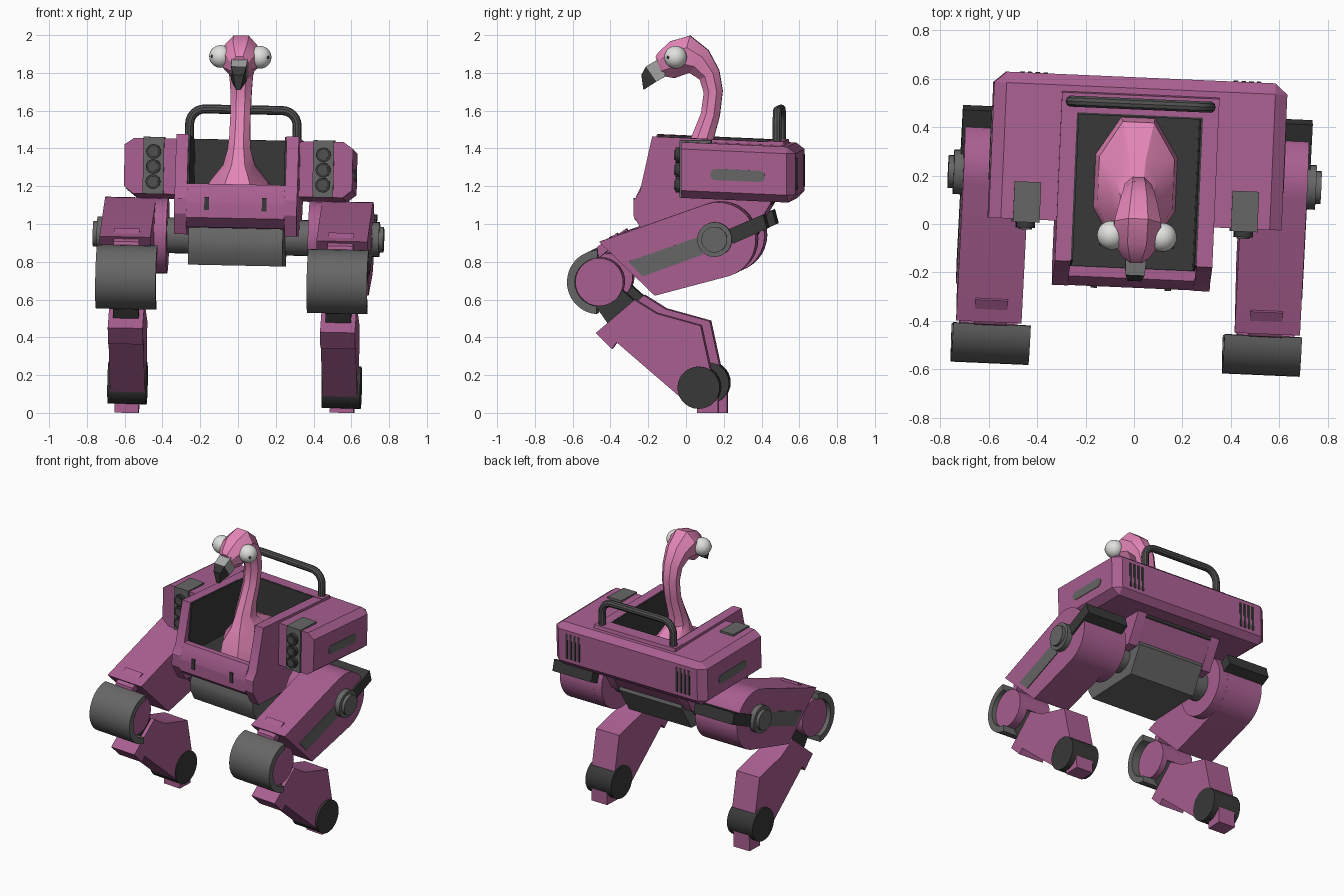
import bpy, bmesh
from math import sin, cos, radians, pi
from mathutils import Matrix, Vector

if "Cube" in bpy.data.objects:
    bpy.data.objects.remove(bpy.data.objects["Cube"])


def material(name, rgb):
    m = bpy.data.materials.new(name)
    m.diffuse_color = (*rgb, 1)
    m.use_nodes = True
    m.node_tree.nodes["Principled BSDF"].inputs["Base Color"].default_value = m.diffuse_color
    return m


PURPLE = material("armor purple", (0.40, 0.115, 0.285))
PINK = material("feather pink", (0.78, 0.24, 0.48))
DARK = material("charcoal", (0.04, 0.04, 0.04))
GRAY = material("steel gray", (0.135, 0.135, 0.135))
TUBE = material("bar gray", (0.08, 0.08, 0.08))
LIGHT = material("beak gray", (0.38, 0.38, 0.38))
WHITE = material("eye white", (0.75, 0.75, 0.73))

# Whole machine leans a little about this pivot
LEAN = (Matrix.Translation((0, 0, 1.2)) @ Matrix.Rotation(radians(-2.5), 4, 'Z')
        @ Matrix.Rotation(radians(1.2), 4, 'Y') @ Matrix.Translation((0, 0, -1.2)))


def finish(name, bm, mat, mirror=False):
    bmesh.ops.recalc_face_normals(bm, faces=bm.faces)
    me = bpy.data.meshes.new(name)
    bm.to_mesh(me)
    bm.free()
    me.materials.append(mat)
    ob = bpy.data.objects.new(name, me)
    bpy.context.collection.objects.link(ob)
    if mirror:
        ob.modifiers.new("mirror", 'MIRROR').use_mirror_merge = False
    return ob


def prism(name, yz, x0, x1, mat, mirror=False):
    """Side profile in y,z extruded along x."""
    bm = bmesh.new()
    a = [bm.verts.new((x0, y, z)) for y, z in yz]
    b = [bm.verts.new((x1, y, z)) for y, z in yz]
    bm.faces.new(a)
    bm.faces.new(b[::-1])
    for i in range(len(a)):
        j = (i + 1) % len(a)
        bm.faces.new((a[i], b[i], b[j], a[j]))
    return finish(name, bm, mat, mirror)


def arc(cy, cz, r, a0, a1, n):
    return [(cy + r * cos(radians(a0 + (a1 - a0) * i / n)),
             cz + r * sin(radians(a0 + (a1 - a0) * i / n))) for i in range(n + 1)]


def disc(name, cy, cz, r, x0, x1, mat, mirror=True, n=28):
    return prism(name, arc(cy, cz, r, 0, 360 - 360 / n, n - 1), x0, x1, mat, mirror)


def box(name, lo, hi, mat, mirror=False):
    return prism(name, [(lo[1], lo[2]), (hi[1], lo[2]), (hi[1], hi[2]), (lo[1], hi[2])],
                 lo[0], hi[0], mat, mirror)


def hull(name, pts, mat, mirror=False):
    bm = bmesh.new()
    for p in pts:
        bm.verts.new(p)
    bmesh.ops.convex_hull(bm, input=bm.verts)
    bmesh.ops.dissolve_limit(bm, angle_limit=0.01, verts=bm.verts, edges=bm.edges)
    return finish(name, bm, mat, mirror)


def ball(name, c, r, mat):
    bm = bmesh.new()
    bmesh.ops.create_uvsphere(bm, u_segments=24, v_segments=14, radius=r,
                              matrix=Matrix.Translation(c))
    return finish(name, bm, mat, True)


# --- Main body: side pods joined by a rear bridge ---
mid = [(0, 1.15), (0, 1.445), (0.56, 1.42), (0.605, 1.385), (0.605, 1.165), (0.565, 1.125)]
outer = [(0, 1.19), (0, 1.41), (0.56, 1.385), (0.56, 1.165)]
hull("side_pod", [(x, y, z) for x in (0.30, 0.555) for y, z in mid]
     + [(0.605, y, z) for y, z in outer], PURPLE, True)
prism("rear_bridge", [(0.46, 1.13), (0.46, 1.424)] + mid[2:], -0.3, 0.3, PURPLE)
prism("rear_deck", [(0.45, 1.40), (0.45, 1.446), (0.53, 1.443), (0.54, 1.40)], -0.325, 0.325, PURPLE)
prism("pod_stripe", arc(0.185, 1.275, 0.03, 90, 270, 8) + arc(0.415, 1.265, 0.03, -90, 90, 8),
      0.60, 0.609, GRAY, True)
for i in range(4):
    x = 0.385 + 0.032 * i
    box("rear_vent", (x, 0.60, 1.19), (x + 0.016, 0.609, 1.36), DARK, True)

# --- Headlights ---
box("lamp_housing", (0.395, -0.012, 1.15), (0.505, 0.155, 1.452), GRAY, True)
for z in (1.215, 1.295, 1.375):
    for r, front, mat in ((0.039, -0.035, DARK), (0.026, -0.042, TUBE)):
        bm = bmesh.new()
        bmesh.ops.create_cone(bm, cap_ends=True, segments=20, radius1=r, radius2=r, depth=0.05,
                              matrix=Matrix.Translation((0.45, front + 0.025, z))
                              @ Matrix.Rotation(pi / 2, 4, 'X'))
        finish("lamp_lens", bm, mat, True)

# --- Open cockpit tub ---
prism("tub_wall", [(-0.165, 1.47), (-0.23, 1.18), (-0.265, 1.13), (-0.265, 1.05), (-0.2, 0.94),
                   (0.36, 0.94), (0.47, 1.13), (0.5, 1.44)], 0.26, 0.325, PURPLE, True)
prism("tub_bottom", [(-0.263, 1.11), (-0.263, 1.03), (-0.2, 0.98), (0.36, 0.95), (0.46, 1.11)],
      -0.26, 0.26, PURPLE)
prism("front_lip", [(-0.225, 1.21), (-0.263, 1.13), (-0.263, 1.03), (-0.19, 1.03), (-0.185, 1.21)],
      -0.26, 0.26, PURPLE)
box("front_slot", (0.14, -0.27, 1.07), (0.165, -0.262, 1.14), DARK, True)
prism("tub_lining", [(-0.16, 1.466), (-0.19, 1.11), (0.45, 1.11), (0.45, 1.442)],
      0.251, 0.262, DARK, True)
box("tub_floor", (-0.26, -0.19, 1.105), (0.26, 0.46, 1.12), DARK)
box("tub_back", (-0.26, 0.442, 1.11), (0.26, 0.462, 1.445), DARK)
box("tub_front_lining", (-0.26, -0.19, 1.11), (0.26, -0.181, 1.205), DARK)

# --- Roll bar ---
cu = bpy.data.curves.new("roll_bar", 'CURVE')
cu.dimensions = '3D'
cu.bevel_depth = 0.024
cu.bevel_resolution = 3
cu.use_fill_caps = True
half = [(0.285, 1.42)] + arc(0.205, 1.525, 0.08, 0, 90, 6)
path = half + [(-x, z) for x, z in reversed(half)]
sp = cu.splines.new('POLY')
sp.points.add(len(path) - 1)
for p, (x, z) in zip(sp.points, path):
    p.co = (x, 0.495, z, 1)
cu.materials.append(TUBE)
bar = bpy.data.objects.new("roll_bar", cu)
bpy.context.collection.objects.link(bar)
bpy.context.view_layer.objects.active = bar
bar.select_set(True)
bpy.ops.object.convert(target='MESH')

# --- Pelvis and hip axle ---
prism("pelvis", [(-0.08, 1.03), (-0.14, 0.99), (-0.165, 0.92), (-0.16, 0.85), (-0.12, 0.78),
                 (0.28, 0.78), (0.38, 0.95), (0.36, 1.03)], -0.25, 0.25, GRAY)
HIP = (0.183, 0.933)
disc("hip_axle", *HIP, 0.095, -0.40, 0.40, GRAY, False)

# --- Upper legs ---
disc("inner_hip", 0.2, 0.93, 0.2, 0.375, 0.45, PURPLE)
prism("thigh", arc(0.2, 0.93, 0.2, -72, 110, 18) + [(-0.43, 0.92), (-0.135, 0.635)],
      0.44, 0.71, PURPLE, True)
prism("thigh_panel", [(-0.277, 0.816), (0.088, 0.943), (0.12, 0.853), (-0.2, 0.737)],
      0.705, 0.715, GRAY, True)
prism("thigh_strap", [(0.252, 0.985), (0.44, 1.065), (0.46, 0.99), (0.28, 0.91)],
      0.41, 0.722, DARK, True)
disc("hub_flange", *HIP, 0.092, 0.70, 0.748, GRAY)
disc("hub_cap", *HIP, 0.068, 0.74, 0.77, GRAY)

# --- Knees ---
KNEE = (-0.43, 0.707)
disc("knee_joint", *KNEE, 0.127, 0.455, 0.69, PURPLE)
prism("knee_guard", arc(*KNEE, 0.17, 93, 265, 18) + arc(*KNEE, 0.128, 265, 93, 18),
      0.40, 0.72, GRAY, True)
prism("knee_tab", [(-0.45, 0.82), (-0.44, 0.895), (-0.34, 0.965), (-0.32, 0.93)],
      0.50, 0.635, PURPLE, True)
prism("knee_link", [(-0.46, 0.59), (-0.37, 0.46), (-0.24, 0.60), (-0.33, 0.68)],
      0.495, 0.63, DARK, True)

# --- Lower legs and feet ---
prism("shin", [(-0.45, 0.437), (-0.245, 0.612), (-0.13, 0.54), (0.105, 0.475), (0.158, 0.23),
               (0.12, 0.10), (0.01, 0.085), (-0.34, 0.387), (-0.365, 0.352)],
      0.47, 0.655, PURPLE, True)
disc("ankle_drum", 0.095, 0.147, 0.112, 0.465, 0.67, DARK)
for s in (1, -1):
    box("foot_pad", (s * 0.57 - 0.063, 0.085, 0.012 * s), (s * 0.57 + 0.063, 0.195, 0.17), PURPLE)

# --- Bird: body, neck and head lofted from octagon rings ---
rings = [(0.17, 1.11, 0, 0.17, 0.27), (0.17, 1.22, 0, 0.155, 0.25), (0.12, 1.31, 0, 0.085, 0.15),
         (0.075, 1.385, -10, 0.062, 0.075), (0.09, 1.46, -15, 0.055, 0.057),
         (0.13, 1.58, -10, 0.053, 0.050), (0.145, 1.70, 5, 0.056, 0.050),
         (0.125, 1.79, 25, 0.062, 0.057), (0.07, 1.86, 50, 0.078, 0.078),
         (0.0, 1.892, 78, 0.097, 0.108), (-0.07, 1.87, 97, 0.095, 0.098),
         (-0.12, 1.845, 110, 0.062, 0.07), (-0.14, 1.835, 112, 0.045, 0.055)]
bm = bmesh.new()
loops = []
for cy, cz, tilt, hx, ht in rings:
    loop = []
    for k in range(8):
        t = radians(22.5 + 45 * k)
        u, v = hx * cos(t) / cos(pi / 8), ht * sin(t) / cos(pi / 8)
        loop.append(bm.verts.new((u, cy + v * cos(radians(tilt)), cz + v * sin(radians(tilt)))))
    loops.append(loop)
for a, b in zip(loops, loops[1:]):
    for k in range(8):
        bm.faces.new((a[k], a[(k + 1) % 8], b[(k + 1) % 8], b[k]))
bm.faces.new(loops[0])
bm.faces.new(loops[-1])
finish("bird_body", bm, PINK)


def beak(name, pts, mat):
    hull(name, [(s * w, y, z) for w, y, z in pts for s in (1, -1)], mat)


beak("beak_base", [(0.045, -0.11, 1.895), (0.045, -0.11, 1.78),
                   (0.04, -0.21, 1.835), (0.04, -0.155, 1.755)], LIGHT)
beak("beak_tip", [(0.04, -0.21, 1.835), (0.04, -0.155, 1.755),
                  (0.028, -0.235, 1.79), (0.012, -0.225, 1.71)], DARK)
ball("eye", (0.105, -0.05, 1.885), 0.06, WHITE)
ball("pupil", Vector((0.105, -0.05, 1.885)) + Vector((0.75, -0.66, 0)) * 0.055, 0.009, DARK)

# --- Shading and overall lean ---
bpy.ops.object.select_all(action='SELECT')
bpy.ops.object.shade_smooth_by_angle(angle=radians(28))
for ob in bpy.data.objects:
    ob.matrix_world = LEAN @ ob.matrix_world
